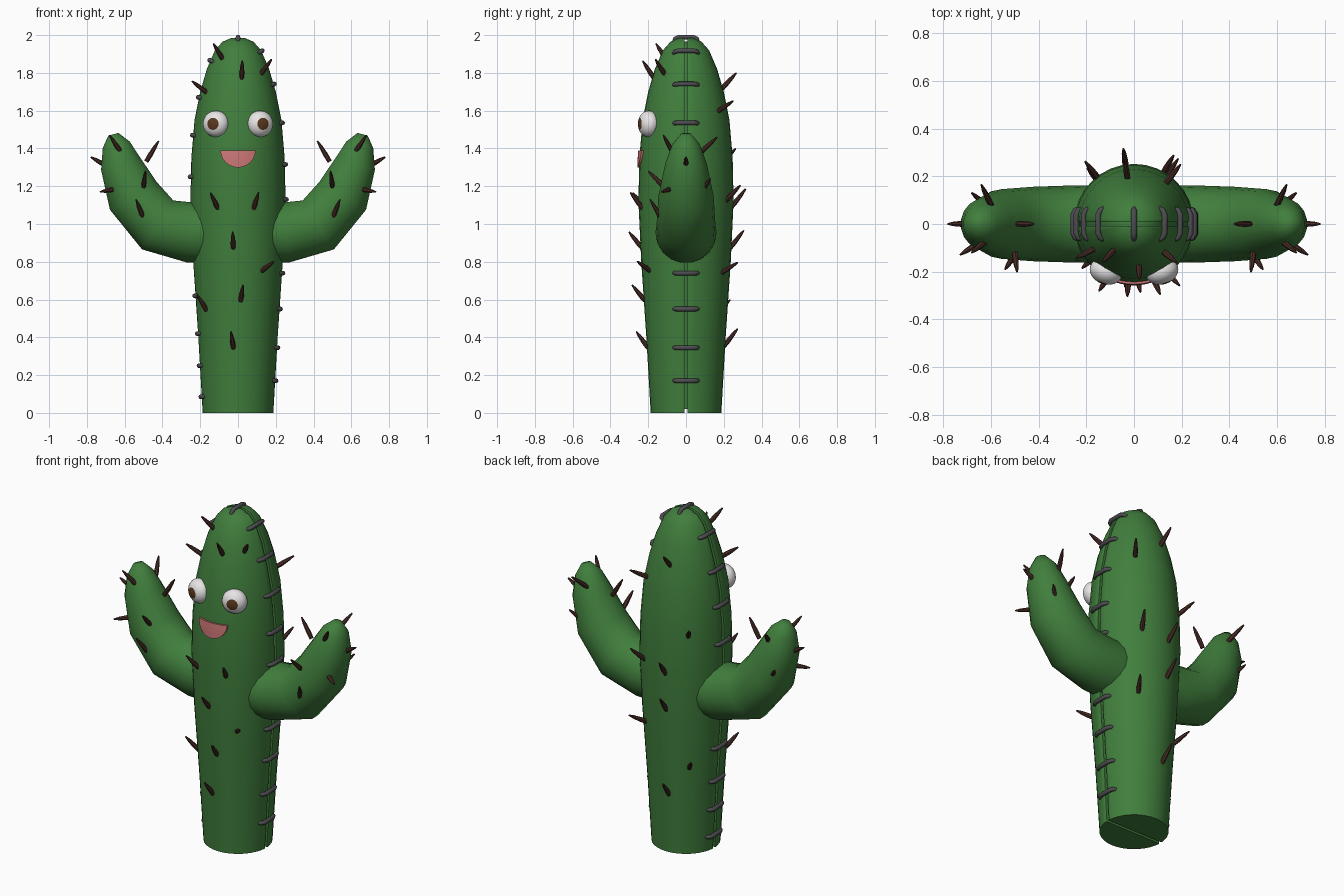
import bpy, bmesh, math
from mathutils import Vector, Matrix

if "Cube" in bpy.data.objects:
    bpy.data.objects.remove(bpy.data.objects["Cube"])

def material(name, rgb):
    m = bpy.data.materials.new(name)
    m.diffuse_color = (*rgb, 1)
    m.use_nodes = True
    m.node_tree.nodes["Principled BSDF"].inputs["Base Color"].default_value = m.diffuse_color
    return m

GREEN = material("cactus green", (0.052, 0.21, 0.046))
BROWN = material("spine brown", (0.068, 0.026, 0.02))
GREY = material("stitch grey", (0.075, 0.072, 0.08))
WHITE = material("eye white", (0.82, 0.8, 0.8))
IRIS = material("iris brown", (0.1, 0.04, 0.013))
PINK = material("mouth pink", (0.6, 0.18, 0.18))

def finish(name, bm, mats, angle=50, mirror=None):
    bmesh.ops.recalc_face_normals(bm, faces=bm.faces)
    me = bpy.data.meshes.new(name)
    bm.to_mesh(me)
    bm.free()
    for m in mats:
        me.materials.append(m)
    me.shade_smooth()
    me.set_sharp_from_angle(angle=math.radians(angle))
    ob = bpy.data.objects.new(name, me)
    bpy.context.collection.objects.link(ob)
    if mirror is not None:
        mod = ob.modifiers.new("Mirror", 'MIRROR')
        mod.use_axis = [i == mirror for i in range(3)]
        mod.use_mirror_merge = False
    return ob

def loft(bm, rings, closed=True):
    vr = [[bm.verts.new(p) for p in r] for r in rings]
    n = len(vr[0])
    for a, b in zip(vr, vr[1:]):
        for i in range(n if closed else n - 1):
            j = (i + 1) % n
            bm.faces.new((a[i], a[j], b[j], b[i]))
    bm.faces.new(vr[0])
    bm.faces.new(vr[-1])

def tube(bm, pts, radii, ref, sides):
    pts = [Vector(p) for p in pts]
    rings = []
    for i, p in enumerate(pts):
        t = (pts[min(i + 1, len(pts) - 1)] - pts[max(i - 1, 0)]).normalized()
        u = Vector(ref)
        u = (u - t * u.dot(t)).normalized()
        v = t.cross(u)
        rings.append([p + radii[i] * (u * math.cos(a) + v * math.sin(a))
                      for a in (2 * math.pi * k / sides for k in range(sides))])
    loft(bm, rings)

# Body profile: (height, radius)
PROFILE = [(0, .187), (.4, .21), (.8, .237), (1.12, .252), (1.35, .247), (1.55, .23),
           (1.7, .2), (1.82, .165), (1.92, .122), (1.965, .082), (1.985, .035)]

def radius(z):
    for (z0, r0), (z1, r1) in zip(PROFILE, PROFILE[1:]):
        if z <= z1:
            return r0 + (r1 - r0) * (z - z0) / (z1 - z0)
    return PROFILE[-1][1]

def slope(z):
    return -(radius(min(z + .04, 1.985)) - radius(max(z - .04, 0))) / .08

# Body: two half shells with rounded lips, split by a seam
bm = bmesh.new()
rings = []
for z, r in PROFILE:
    arc = [(r * math.cos(math.pi * i / 16), max(r * math.sin(math.pi * i / 16), .016), z)
           for i in range(17)]
    rings.append([(r * .85, .008, z), (r * .985, .009, z)] + arc
                 + [(-r * .985, .009, z), (-r * .85, .008, z)])
loft(bm, rings)
finish("body_halves", bm, [GREEN], mirror=1)

# Inner core visible at the bottom of the seam
bm = bmesh.new()
loft(bm, [[(.91 * r * math.cos(a), .91 * r * math.sin(a), 1 + (z - 1) * .98)
           for a in (2 * math.pi * k / 24 for k in range(24))] for z, r in PROFILE])
finish("body_core", bm, [GREEN])

# Arms
bm = bmesh.new()
tube(bm, [(.12, 0, .95), (.25, 0, .955), (.425, 0, .995), (.555, 0, 1.15), (.622, 0, 1.32),
          (.645, 0, 1.42), (.66, 0, 1.475)],
     [.16, .162, .156, .146, .11, .074, .028], (0, 1, 0), 18)
finish("arms", bm, [GREEN], 60, mirror=0)

# Stitches across the seam
bm = bmesh.new()
def stitch(x, z, n):
    n = Vector(n).normalized()
    path = [Vector((x, y, z)) + n * o for y, o in
            ((-.066, -.022), (-.058, -.004), (-.04, .005), (.04, .005), (.058, -.004), (.066, -.022))]
    tube(bm, path, [.009, .012, .0125, .0125, .012, .009], Vector((0, 1, 0)).cross(n), 8)

for z in (.17, .345, .55, .74, 1.13, 1.315, 1.535, 1.74, 1.915):
    stitch(radius(z), z, (1, 0, slope(z)))
for z in (.085, .25, .42, .62, 1.25, 1.47, 1.67, 1.865):
    stitch(-radius(z), z, (-1, 0, slope(z)))
stitch(0, 1.984, (0, 0, 1))
finish("stitches", bm, [GREY])

# Spines
def spine(bm, a, b):
    a, b = Vector(a), Vector(b)
    path = [a.lerp(b, t) for t in (-.1, .25, .7, 1)]
    ref = (0, 1, 0) if abs((b - a).normalized().y) < .8 else (1, 0, 0)
    tube(bm, path, [.012, .0135, .01, .004], ref, 7)

bm = bmesh.new()
# front spines: x, z, sideways lean, upward lean
for x, z, side, up in ((-.085, 1.88, -.3, .8), (.02, 1.78, 0, 1), (.125, 1.8, .3, .7),
                       (-.17, 1.7, -.4, .5), (-.11, 1.09, -.25, .8), (.085, 1.09, .15, .8),
                       (-.025, .88, 0, .8), (.13, .755, .35, .4), (.015, .6, .1, .8),
                       (-.17, .55, -.2, .7), (-.025, .35, -.1, .9)):
    r = radius(z)
    y = -math.sqrt(r * r - x * x)
    p = Vector((x, y, z))
    d = Vector((x / r * .3 + side, y / r * .65, up)).normalized()
    spine(bm, p, p + d * .1)
# back spines: azimuth in degrees, z, upward lean
for az, z, up in ((98, 1.72, .8), (52, 1.6, .4), (128, 1.33, .6), (98, 1.1, .95), (60, 1.13, .7),
                  (98, .88, .95), (56, .745, .4), (98, .36, .95), (130, .53, .6)):
    n = Vector((math.cos(math.radians(az)), math.sin(math.radians(az)), 0))
    p = n * radius(z) + Vector((0, 0, z))
    spine(bm, p, p + (n * .75 + Vector((0, 0, up))).normalized() * .11)
finish("body_spines", bm, [BROWN])

bm = bmesh.new()
for a, b in (((.48, 0, 1.34), (.42, 0, 1.44)), ((.62, -.07, 1.38), (.68, -.12, 1.47)),
             ((.70, 0, 1.31), (.78, 0, 1.355)), ((.50, -.12, 1.20), (.49, -.2, 1.28)),
             ((.50, -.13, 1.03), (.54, -.19, 1.13)), ((.65, -.08, 1.185), (.73, -.13, 1.17)),
             ((.60, .08, 1.38), (.64, .165, 1.46)), ((.62, .08, 1.17), (.68, .13, 1.24))):
    spine(bm, a, b)
finish("arm_spines", bm, [BROWN], mirror=0)

# Eyes: flattened balls turned slightly outward, iris faces chosen by direction
bm = bmesh.new()
bmesh.ops.create_uvsphere(bm, u_segments=24, v_segments=20, radius=1)
for f in bm.faces:
    f.material_index = 1 if f.calc_center_median().normalized().z > .86 else 0
look = Vector((.32, -.95, 0)).to_track_quat('Z', 'Y').to_matrix().to_4x4()
bmesh.ops.transform(bm, verts=bm.verts, matrix=Matrix.Translation((.117, -.198, 1.53)) @ look
                    @ Matrix.Diagonal((.07, .07, .055, 1)))
finish("eyes", bm, [WHITE, IRIS], 80, mirror=0)

# Mouth: half disc plate that follows the body
bm = bmesh.new()
rows = []
for off in (-.012, .009):
    grid = []
    for j in range(7):
        z = 1.39 - .09 * math.sin(j / 6 * math.pi / 2 * .97)
        half = .093 * math.sqrt(1 - ((1.39 - z) / .0905) ** 2)
        line = []
        for i in range(13):
            x = half * (i / 6 - 1)
            line.append(bm.verts.new((x, -math.sqrt((radius(z) + off) ** 2 - x * x), z)))
        grid.append(line)
    for a, b in zip(grid, grid[1:]):
        for i in range(12):
            bm.faces.new((a[i], a[i + 1], b[i + 1], b[i]))
    rim = grid[0] + [l[-1] for l in grid[1:]] + grid[-1][-2::-1] + [l[0] for l in grid[-2:0:-1]]
    rows.append(rim)
n = len(rows[0])
for i in range(n):
    j = (i + 1) % n
    bm.faces.new((rows[0][i], rows[0][j], rows[1][j], rows[1][i]))
finish("mouth", bm, [PINK])
